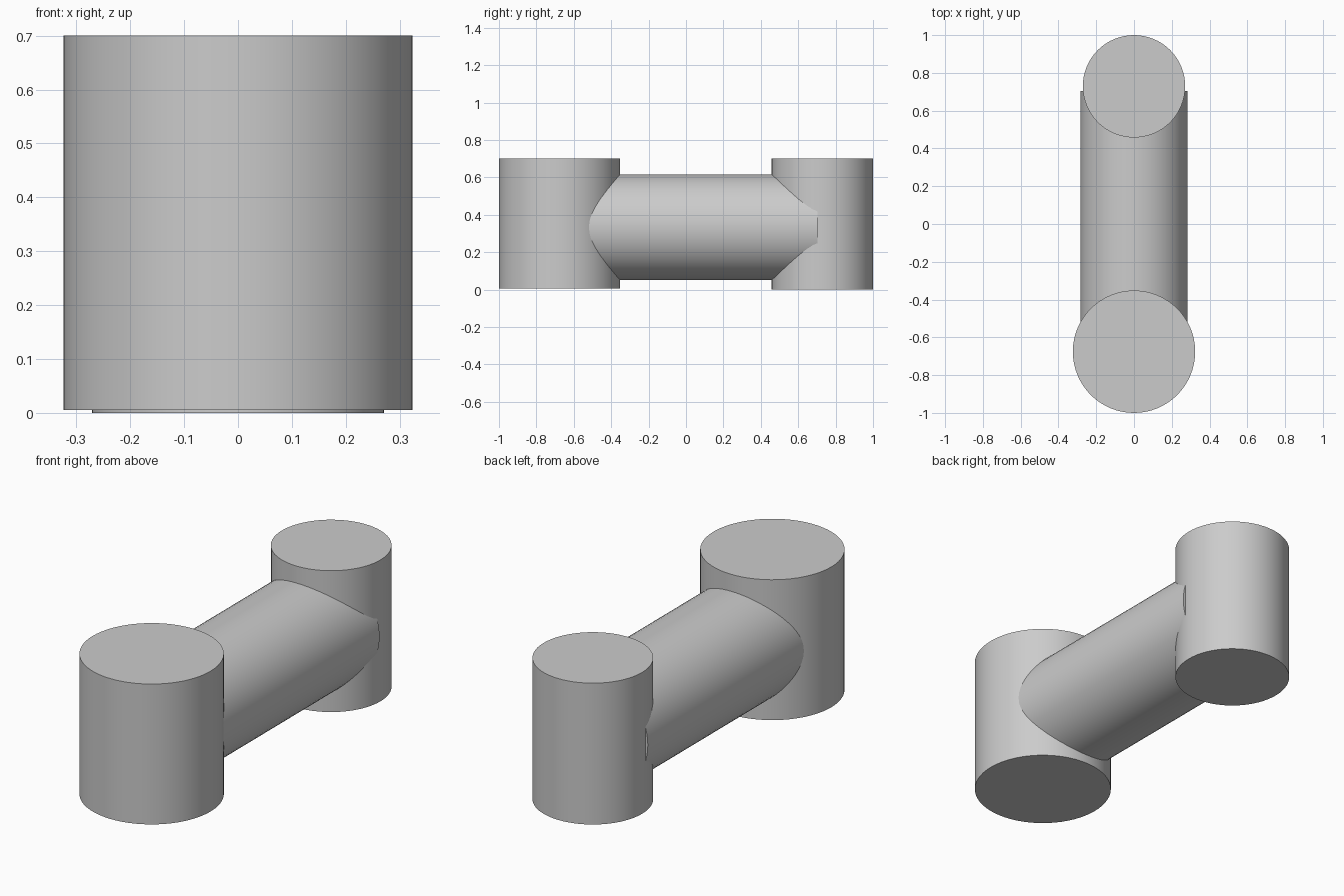
import bpy
import math

cube = bpy.data.objects.get("Cube")
if cube:
    bpy.data.objects.remove(cube, do_unlink=True)

# Single plain grey for the whole piece
grey = bpy.data.materials.new("plain grey")
grey.use_nodes = True
colour = (0.6, 0.6, 0.6, 1.0)
grey.diffuse_color = colour
grey.node_tree.nodes["Principled BSDF"].inputs["Base Color"].default_value = colour


def cylinder(name, radius, length, centre, tilt=0.0):
    bpy.ops.mesh.primitive_cylinder_add(
        vertices=64, radius=radius, depth=length,
        location=centre, rotation=(tilt, 0, 0))
    obj = bpy.context.object
    obj.name = name
    obj.data.materials.append(grey)
    bpy.ops.object.shade_smooth_by_angle(angle=math.radians(30))
    return obj


# Two upright posts, the front one wider and slightly raised
cylinder("front_post", 0.324, 0.695, (0, -0.676, 0.3525))
cylinder("rear_post", 0.271, 0.70, (0, 0.729, 0.35))

# Horizontal bar running from the front post's axis into the rear post
bar_front, bar_rear = -0.676, 0.703
cylinder("connecting_bar", 0.283, bar_rear - bar_front,
         (0, (bar_front + bar_rear) / 2, 0.333), math.pi / 2)
